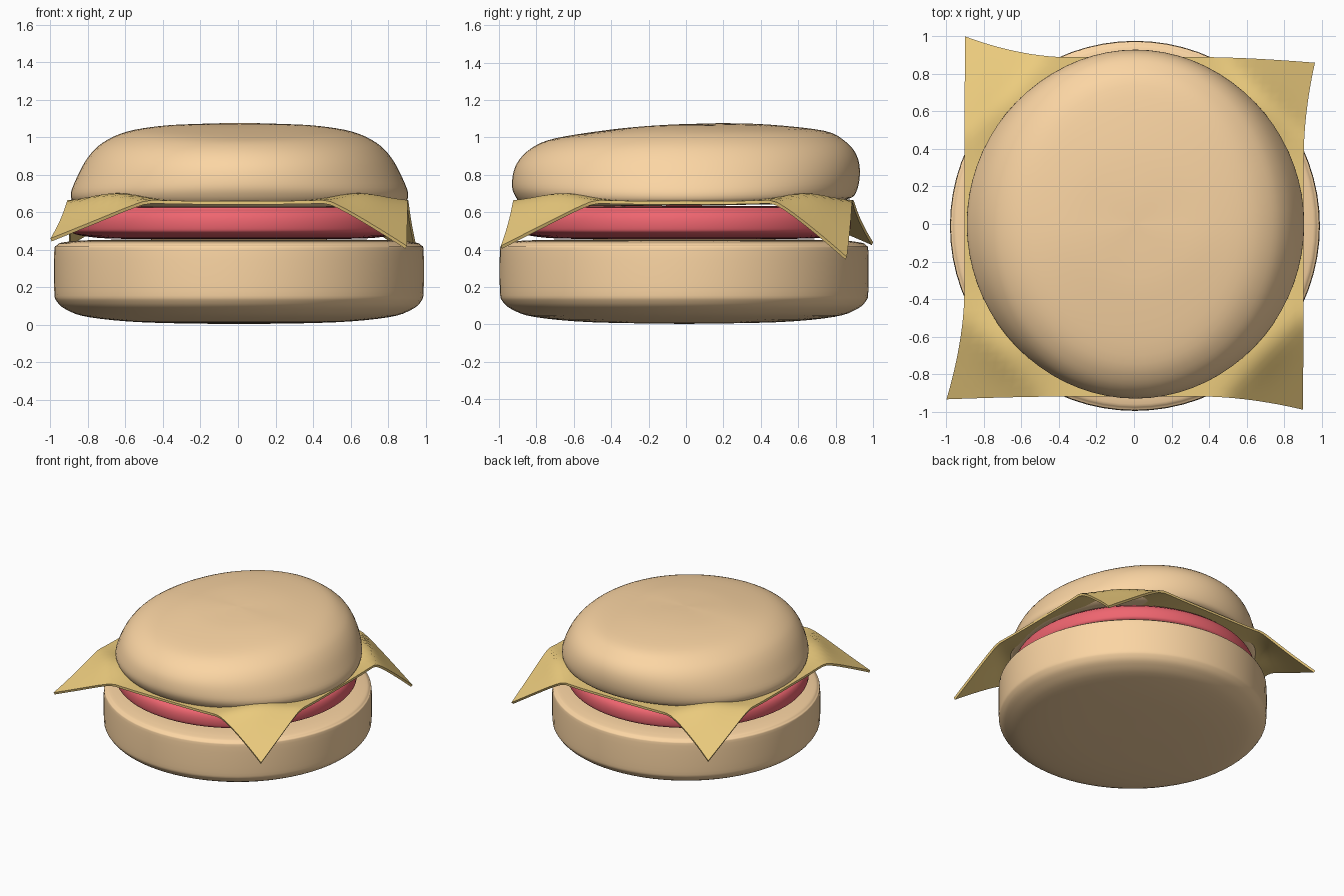
import bpy, bmesh
from math import sin, cos, pi, exp, hypot

if "Cube" in bpy.data.objects:
    bpy.data.objects.remove(bpy.data.objects["Cube"])

SEG = 72


def material(name, color):
    m = bpy.data.materials.new(name)
    m.diffuse_color = (*color, 1)
    m.use_nodes = True
    m.node_tree.nodes["Principled BSDF"].inputs["Base Color"].default_value = m.diffuse_color
    return m


def finish(name, bm, mat):
    bmesh.ops.recalc_face_normals(bm, faces=bm.faces)
    me = bpy.data.meshes.new(name)
    bm.to_mesh(me)
    bm.free()
    ob = bpy.data.objects.new(name, me)
    bpy.context.collection.objects.link(ob)
    me.materials.append(mat)
    for p in me.polygons:
        p.use_smooth = True
    return ob


def smooth_path(pts, n=4):
    # Catmull-Rom through the profile points
    out = []
    for i in range(len(pts) - 1):
        a, b, c, d = (pts[max(0, min(len(pts) - 1, i + k))] for k in (-1, 0, 1, 2))
        for j in range(n):
            t = j / n
            out.append(tuple(0.5 * (2 * q + (r - p) * t + (2 * p - 5 * q + 4 * r - s) * t * t
                                    + (3 * q - p - 3 * r + s) * t ** 3)
                             for p, q, r, s in zip(a, b, c, d)))
    return out + [pts[-1]]


def round_part(name, side, mat, centre=(0, 0), front=None, back=None):
    # sweep a profile around z, blending the side, front and back profiles
    side, front, back = (smooth_path(p) for p in (side, front or side, back or side))
    bm = bmesh.new()
    rings = []
    for s, f, b in list(zip(side, front, back))[1:-1]:
        ring = []
        for k in range(SEG):
            a = 2 * pi * k / SEG
            e = f if sin(a) < 0 else b
            w = sin(a) ** 2
            ring.append(bm.verts.new((centre[0] + s[0] * cos(a), centre[1] + e[0] * sin(a),
                                      s[1] * (1 - w) + e[1] * w)))
        rings.append(ring)
    for lo, hi in zip(rings, rings[1:]):
        for k in range(SEG):
            j = (k + 1) % SEG
            bm.faces.new((lo[k], lo[j], hi[j], hi[k]))
    for ring, z in ((rings[0], side[0][1]), (rings[-1], side[-1][1])):
        tip = bm.verts.new((*centre, z))
        for k in range(SEG):
            bm.faces.new((ring[k], ring[(k + 1) % SEG], tip))
    return finish(name, bm, mat)


bun = material("bun", (0.97, 0.67, 0.37))
red = material("red", (0.86, 0.13, 0.16))
yellow = material("cheese", (0.85, 0.61, 0.21))

# bottom bun
round_part("bottom_bun", [(0, 0.003), (0.5, 0.012), (0.8, 0.04), (0.92, 0.08), (0.972, 0.125),
                          (0.985, 0.18), (0.985, 0.39), (0.972, 0.423), (0.93, 0.44),
                          (0.75, 0.452), (0, 0.46)], bun, (0.005, -0.01))

# tomato slice
round_part("tomato", [(0, 0.455), (0.6, 0.458), (0.78, 0.468), (0.87, 0.488), (0.89, 0.52),
                      (0.885, 0.58), (0.85, 0.615), (0.75, 0.63), (0, 0.635)], red, (-0.01, -0.01))

# tilted top bun
round_part("top_bun",
           [(0, 0.64), (0.7, 0.635), (0.86, 0.645), (0.9, 0.69), (0.87, 0.78), (0.81, 0.89),
            (0.73, 0.97), (0.6, 1.03), (0.4, 1.062), (0.2, 1.07), (0, 1.071)],
           bun, (0.008, 0),
           front=[(0, 0.64), (0.72, 0.622), (0.865, 0.64), (0.92, 0.70), (0.93, 0.77), (0.905, 0.86),
                  (0.83, 0.94), (0.7, 0.995), (0.4, 1.042), (0.2, 1.06), (0, 1.071)],
           back=[(0, 0.64), (0.72, 0.66), (0.87, 0.672), (0.915, 0.72), (0.93, 0.82), (0.91, 0.91),
                 (0.85, 0.98), (0.74, 1.035), (0.45, 1.068), (0.2, 1.076), (0, 1.071)])

# cheese slice: flat square with drooping, stretched corners
corners = {(-1, -1): (-1.0, -0.935, 0.46), (1, -1): (0.9, -0.99, 0.42),
           (-1, 1): (-0.9, 1.0, 0.44), (1, 1): (0.965, 0.86, 0.36)}
bm = bmesh.new()
bmesh.ops.create_grid(bm, x_segments=40, y_segments=40, size=1)
for v in bm.verts:
    u, w = v.co.x, v.co.y
    sx, sy = (1 if u > 0 else -1), (1 if w > 0 else -1)
    cx, cy, cz = corners[sx, sy]
    s, d = abs(u) + abs(w), abs(u) - abs(w)
    x, y = 0.905 * u, (0.89 if w > 0 else 0.92) * w
    pull = max(0, (s - 1.4) / 0.6) ** 1.8
    drop = max(0, (s - 1.52) / 0.48) ** 1.15
    bump = 0.042 * exp(-((s - 1.42) / 0.2) ** 2 - (d / 0.35) ** 2)
    v.co = (x + (cx - 0.905 * sx) * pull,
            y + (cy - (0.89 if sy > 0 else -0.92)) * pull,
            0.66 + (cz - 0.66) * drop + bump)
cheese = finish("cheese_slice", bm, yellow)
mod = cheese.modifiers.new("thickness", "SOLIDIFY")
mod.thickness = 0.018
mod.offset = -1

# keep the thin edges of the slice crisp
bpy.ops.object.select_all(action="DESELECT")
cheese.select_set(True)
bpy.context.view_layer.objects.active = cheese
bpy.ops.object.modifier_apply(modifier="thickness")
bpy.ops.object.shade_smooth_by_angle(angle=0.7)
